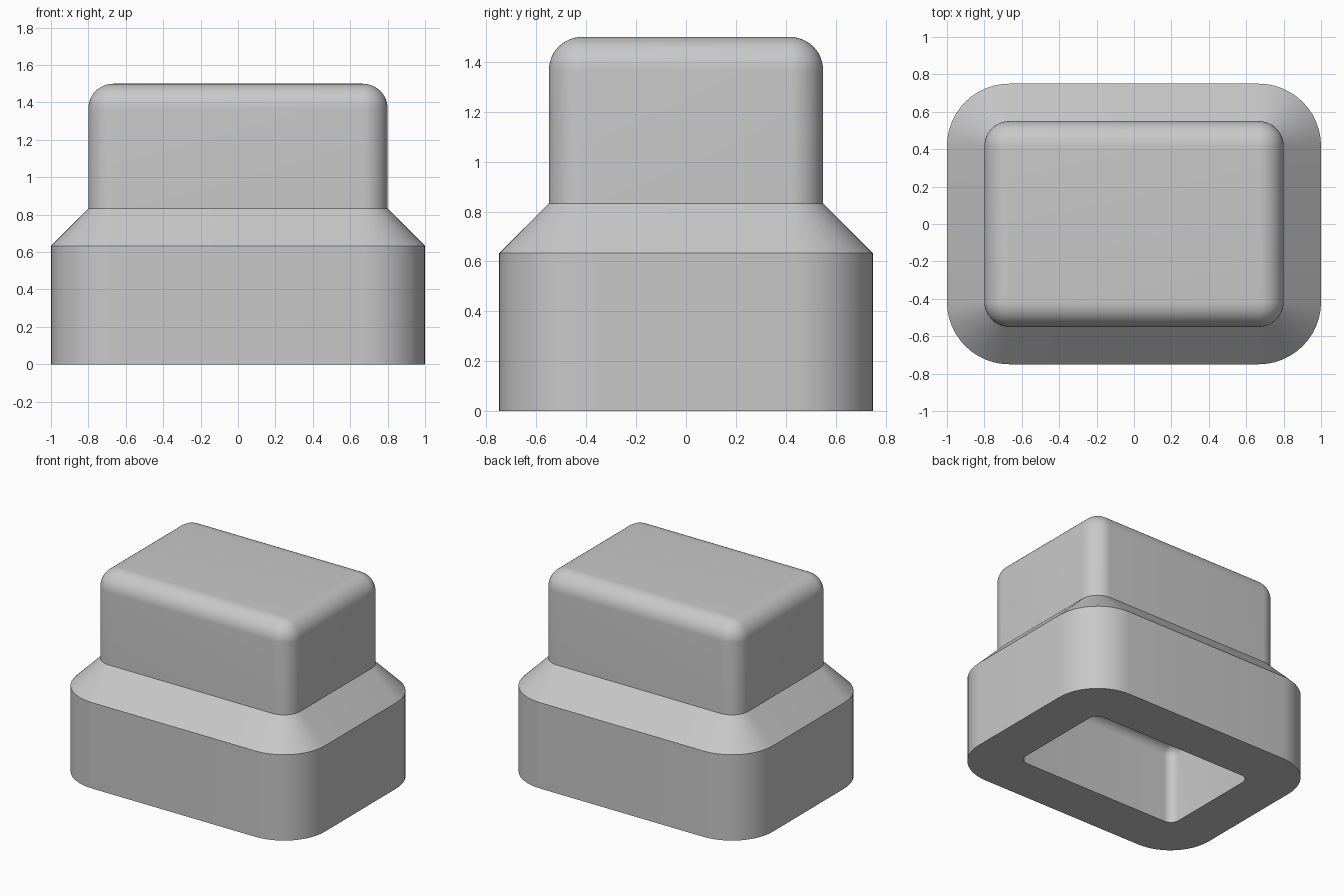
import bpy
import bmesh
from math import sin, cos, pi, radians

if "Cube" in bpy.data.objects:
    bpy.data.objects.remove(bpy.data.objects["Cube"], do_unlink=True)

grey = bpy.data.materials.new("plain grey")
grey.use_nodes = True
colour = (0.58, 0.58, 0.58, 1)
grey.diffuse_color = colour
grey.node_tree.nodes["Principled BSDF"].inputs["Base Color"].default_value = colour

STEPS = 12  # segments per rounded corner


def ring(bm, cx, cy, r, z):
    """Rounded rectangle: corner centres at (+-cx, +-cy), corner radius r."""
    verts = []
    for i, (sx, sy) in enumerate([(1, 1), (-1, 1), (-1, -1), (1, -1)]):
        for k in range(STEPS + 1):
            a = (i + k / STEPS) * pi / 2
            verts.append(bm.verts.new((sx * cx + r * cos(a), sy * cy + r * sin(a), z)))
    return verts


def bridge(bm, a, b):
    n = len(a)
    for i in range(n):
        j = (i + 1) % n
        bm.faces.new((a[i], a[j], b[j], b[i]))


def shell(bm, cx, cy, profile):
    """Stack rings along a (radius, height) profile and close the top."""
    rings = [ring(bm, cx, cy, r, z) for r, z in profile]
    for a, b in zip(rings, rings[1:]):
        bridge(bm, a, b)
    bm.faces.new(rings[-1])
    return rings[0]


def fillet(r, top):
    """Quarter-round profile ending in a flat face at height top."""
    return [(r * cos(k / STEPS * pi / 2), top - r + r * sin(k / STEPS * pi / 2))
            for k in range(STEPS + 1)]


bm = bmesh.new()
# Outside: wide base, sloped shoulder, narrower rounded top
outer = shell(bm, 2 / 3, 5 / 12, [(1 / 3, 0), (1 / 3, 0.633)]
              + [(0.1333, 0.833)] + fillet(0.1333, 1.5))
# Blind cavity opening downwards
inner = shell(bm, 0.6, 1 / 3, [(0.0667, 0)] + fillet(0.0667, 0.57))
# Flat underside rim
bridge(bm, outer, inner)

bmesh.ops.remove_doubles(bm, verts=bm.verts, dist=0.0002)
bmesh.ops.recalc_face_normals(bm, faces=bm.faces)
mesh = bpy.data.meshes.new("stepped_cap")
bm.to_mesh(mesh)
bm.free()
mesh.materials.append(grey)

cap = bpy.data.objects.new("stepped_cap", mesh)
bpy.context.collection.objects.link(cap)
bpy.ops.object.select_all(action="DESELECT")
cap.select_set(True)
bpy.context.view_layer.objects.active = cap
bpy.ops.object.shade_smooth_by_angle(angle=radians(30))
